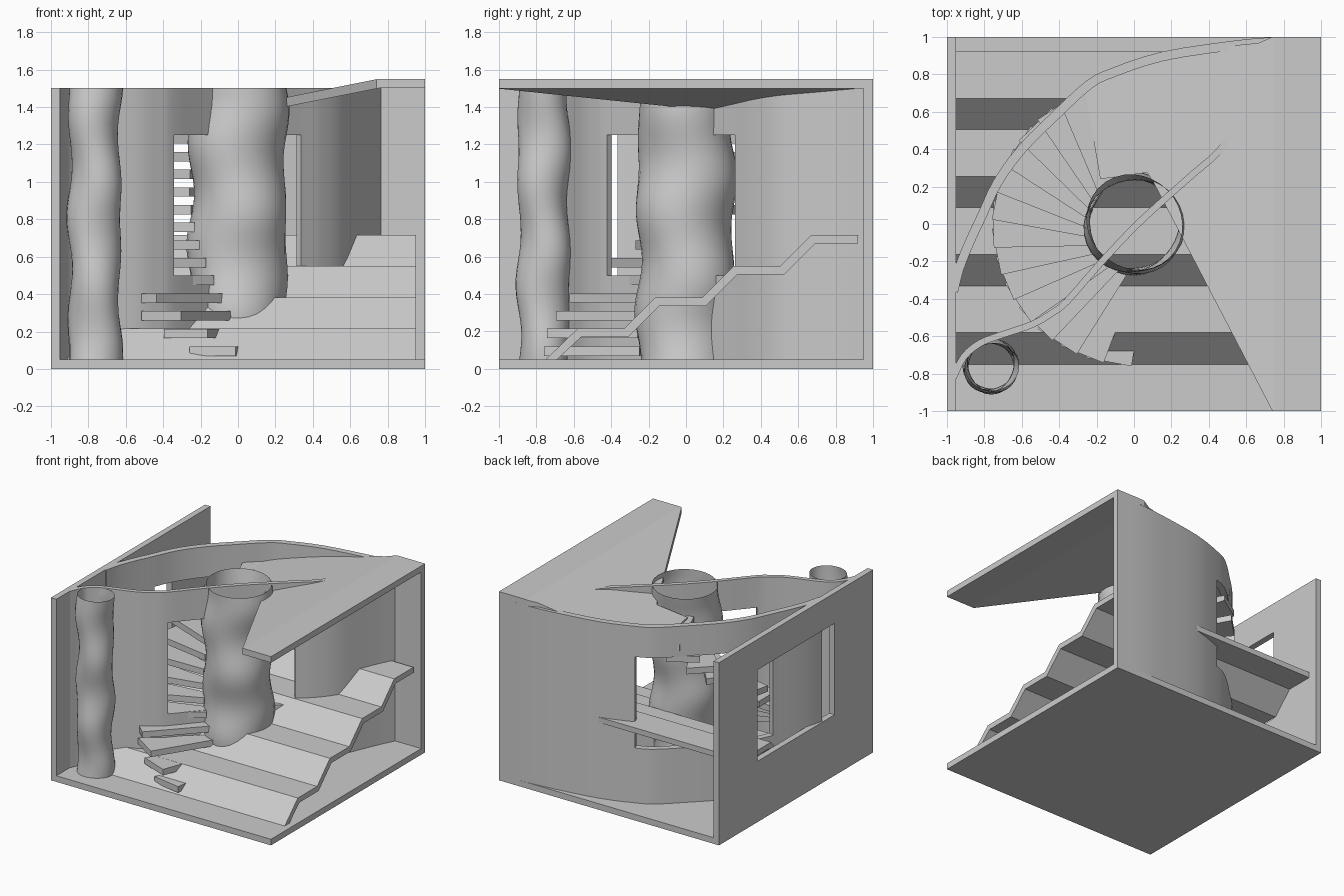
import bpy, bmesh
from math import sin, cos, radians, pi
from mathutils import Vector

cube = bpy.data.objects.get("Cube")
if cube:
    bpy.data.objects.remove(cube, do_unlink=True)

plaster = bpy.data.materials.new("grey plaster")
plaster.use_nodes = True
plaster.diffuse_color = (0.6, 0.6, 0.6, 1)
plaster.node_tree.nodes["Principled BSDF"].inputs["Base Color"].default_value = (0.6, 0.6, 0.6, 1)


def finish(name, bm, thickness=0, smooth=False):
    """Turn a bmesh into a named object, optionally thickened and smoothed."""
    bmesh.ops.recalc_face_normals(bm, faces=bm.faces)
    mesh = bpy.data.meshes.new(name)
    bm.to_mesh(mesh)
    bm.free()
    mesh.materials.append(plaster)
    obj = bpy.data.objects.new(name, mesh)
    bpy.context.collection.objects.link(obj)
    bpy.ops.object.select_all(action="DESELECT")
    obj.select_set(True)
    bpy.context.view_layer.objects.active = obj
    if thickness:
        mod = obj.modifiers.new("thickness", "SOLIDIFY")
        mod.thickness, mod.offset, mod.use_even_offset = thickness, 0, True
        bpy.ops.object.modifier_apply(modifier=mod.name)
    if smooth:
        bpy.ops.object.shade_smooth_by_angle(angle=radians(35))
    return obj


def prism(bm, outline, shift):
    """Extrude a closed outline along a vector."""
    face = bm.faces.new([bm.verts.new(p) for p in outline])
    ext = bmesh.ops.extrude_face_region(bm, geom=[face])["geom"]
    bmesh.ops.translate(bm, vec=shift, verts=[v for v in ext if isinstance(v, bmesh.types.BMVert)])


def curve_through(points, steps=3):
    """Smooth path through the points; returns the samples."""
    p = [Vector(q) for q in points]
    p = [2 * p[0] - p[1]] + p + [2 * p[-1] - p[-2]]
    path = []
    for a, b, c, d in zip(p, p[1:], p[2:], p[3:]):
        for i in range(steps):
            t = i / steps
            path.append(0.5 * (2 * b + (c - a) * t + (2 * a - 5 * b + 4 * c - d) * t ** 2
                               + (3 * b - a - 3 * c + d) * t ** 3))
    return path + [p[-2]]


def wall(name, path, thickness, is_open, smooth=True):
    """Upright wall along a path, with one opening where is_open(midpoint)."""
    bm = bmesh.new()
    levels = (0.05, 0.5, 1.25, 1.5)
    grid = [[bm.verts.new((q[0], q[1], z)) for z in levels] for q in path]
    for a, b in zip(grid, grid[1:]):
        mid = (a[0].co + b[0].co) / 2
        for k in range(3):
            if not (k == 1 and is_open(mid)):
                bm.faces.new((a[k], b[k], b[k + 1], a[k + 1]))
    return finish(name, bm, thickness, smooth)


# Floor slab
bm = bmesh.new()
prism(bm, [(-1, -1, 0), (1, -1, 0), (1, 1, 0), (-1, 1, 0)], (0, 0, 0.05))
finish("floor", bm)

# Straight side wall with a wide window
wall("side_wall", [(-0.975, y) for y in (-1, -0.5, 0.5, 1)], 0.05,
     lambda m: abs(m.y) < 0.4, smooth=False)

# Curved outer wall with its opening
outer = [(1, 0.975), (0.74, 0.973), (0.5, 0.95), (0.15, 0.895), (-0.11, 0.81), (-0.24, 0.745),
         (-0.42, 0.58), (-0.6, 0.4), (-0.73, 0.22), (-0.81, 0.05), (-0.88, -0.1),
         (-0.935, -0.24), (-0.965, -0.36)]
wall("outer_wall", curve_through(outer), 0.05, lambda m: m.x < -0.11 and m.y > 0.05)

# Wavy inner wall with its opening
inner = [(-0.965, -0.82), (-0.91, -0.71), (-0.82, -0.635), (-0.7, -0.59), (-0.54, -0.535),
         (-0.43, -0.47), (-0.355, -0.41), (-0.18, -0.21), (0.04, 0.02), (0.325, 0.275),
         (0.43, 0.365), (0.54, 0.5), (0.62, 0.68), (0.69, 0.84), (0.75, 0.96)]
wall("inner_wall", curve_through(inner), 0.036, lambda m: -0.355 < m.x < 0.325)

# Broad stepped ramp: four slopes and four landings
top = [(-0.75, 0.05)]
for i in range(4):
    y, z = -0.58 + 0.417 * i, 0.215 + 0.167 * i
    top += [(y, z), (y + 0.25, z)]
under = [(y + 0.02, z - 0.045) for y, z in top[1:-1]] + [(0.92, top[-1][1] - 0.045)]
profile = top + under[::-1] + [(-0.69, 0.05)]
bm = bmesh.new()
prism(bm, [(-0.95, y, z) for y, z in profile], (1.9, 0, 0))
finish("stepped_ramp", bm)


# Winding stair treads around the large column
def polar(r, degrees, z):
    return (r * cos(radians(degrees)), r * sin(radians(degrees)), z)


bm = bmesh.new()
for i in range(14):
    a, z = 269 - 11.35 * i, 0.07 + 0.0945 * i
    prism(bm, [polar(0.26, a + 17, z), polar(0.76, a, z), polar(0.76, a - 19, z),
               polar(0.24, a - 6, z)], (0, 0, 0.05))
finish("winding_treads", bm)


# Lumpy hollow columns
def column(name, x, y, radius, lump, phase):
    bm = bmesh.new()
    n, rows = 32, 30
    rings = []
    for k in range(rows + 1):
        z = 0.05 + 1.45 * k / rows
        ring = []
        for j in range(n):
            a = 2 * pi * j / n
            r = radius + lump * (sin(9 * z + 2 * a + phase) * 0.6 + sin(13 * z - a + phase) * 0.6)
            ring.append(bm.verts.new((x + r * cos(a), y + r * sin(a), z)))
        rings.append(ring)
    for low, high in zip(rings, rings[1:]):
        for j in range(n):
            m = (j + 1) % n
            bm.faces.new((low[j], low[m], high[m], high[j]))
    return finish(name, bm, smooth=True)


column("large_column", 0, 0, 0.255, 0.018, 2.2)
column("small_column", -0.765, -0.76, 0.135, 0.014, 0.5)

# Roof slab: level on one side, then sloping down towards the stair head
edge = [tuple(q) for q in curve_through(outer[1:6]) if q.x < 0.74]
outline = [(0.74, -1), (1, -1), (1, 1), (0.74, 1)] + edge + [
    (-0.26, 0.7), (-0.18, 0.24), (0.07, 0.275), (0.1, 0.23)]
bm = bmesh.new()
prism(bm, [(x, y, 1.5) for x, y in outline], (0, 0, 0.05))
bmesh.ops.bisect_plane(bm, geom=bm.verts[:] + bm.edges[:] + bm.faces[:],
                       plane_co=(0.75, 0, 0), plane_no=(1, 0, 0))
for v in bm.verts:
    v.co.z -= 0.2 * max(0, 0.75 - v.co.x)
finish("roof", bm)
